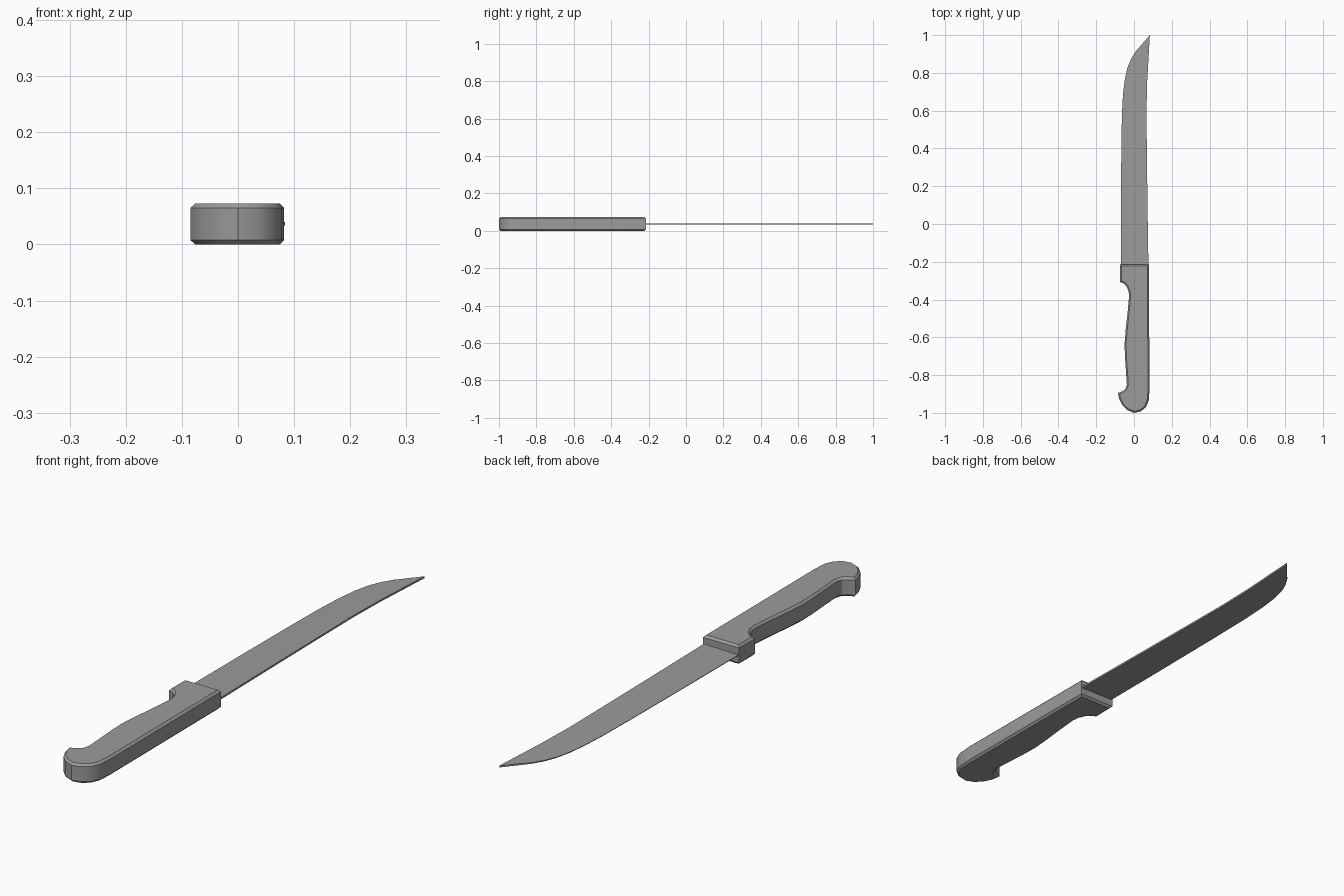
import bpy
import bmesh
import math

cube = bpy.data.objects.get("Cube")
if cube:
    bpy.data.objects.remove(cube, do_unlink=True)

grey = bpy.data.materials.new("mid_grey")
grey.use_nodes = True
COLOUR = (0.33, 0.33, 0.33, 1)
grey.diffuse_color = COLOUR
grey.node_tree.nodes["Principled BSDF"].inputs["Base Color"].default_value = COLOUR

SEAM = 0.039      # height where the two handle halves meet
TOP = 0.073
CHAMFER = 0.008


def finish(bm, name):
    bmesh.ops.recalc_face_normals(bm, faces=bm.faces)
    mesh = bpy.data.meshes.new(name)
    bm.to_mesh(mesh)
    bm.free()
    mesh.materials.append(grey)
    ob = bpy.data.objects.new(name, mesh)
    bpy.context.collection.objects.link(ob)
    bpy.ops.object.select_all(action="DESELECT")
    ob.select_set(True)
    bpy.context.view_layer.objects.active = ob
    bpy.ops.object.shade_smooth_by_angle(angle=math.radians(30))
    return ob


def prism(outline, z0, z1):
    """Extrude a flat outline; returns the mesh and the cap at z1."""
    bm = bmesh.new()
    base = bm.faces.new([bm.verts.new((x, y, z0)) for x, y in outline])
    cap = bmesh.ops.extrude_face_region(bm, geom=[base], use_keep_orig=True)["geom"]
    for v in cap:
        if isinstance(v, bmesh.types.BMVert):
            v.co.z = z1
    bmesh.ops.recalc_face_normals(bm, faces=bm.faces)
    face = next(f for f in cap if isinstance(f, bmesh.types.BMFace))
    return bm, face


# Handle outline: bolster, finger notch, grip swell, pommel hook, straight back
handle = [
    (0.079, -0.215), (-0.073, -0.215), (-0.074, -0.307), (-0.055, -0.315),
    (-0.04, -0.33), (-0.029, -0.355), (-0.026, -0.38), (-0.034, -0.47),
    (-0.044, -0.56), (-0.05, -0.635), (-0.048, -0.7), (-0.042, -0.79),
    (-0.038, -0.85), (-0.045, -0.872), (-0.06, -0.885), (-0.085, -0.895),
    (-0.079, -0.925), (-0.062, -0.958), (-0.036, -0.985), (0, -1),
    (0.035, -0.992), (0.063, -0.97), (0.078, -0.935), (0.082, -0.88),
]

# Two handle halves, each with a chamfered outer face
for name, outer in (("upper_handle_half", TOP), ("lower_handle_half", 0)):
    side = 1 if outer > SEAM else -1
    bm, cap = prism(handle, SEAM, outer - side * CHAMFER)
    bmesh.ops.inset_region(bm, faces=[cap], thickness=CHAMFER, use_even_offset=True)
    for v in cap.verts:
        v.co.z = outer
    finish(bm, name)

# Blade outline: cutting edge up to the point, then back down the spine
blade = [
    (-0.07, -0.25), (-0.069, 0.1), (-0.067, 0.4), (-0.064, 0.58),
    (-0.058, 0.69), (-0.048, 0.77), (-0.034, 0.83), (-0.015, 0.875),
    (0.01, 0.915), (0.084, 1), (0.077, 0.88), (0.07, 0.76),
    (0.066, 0.6), (0.069, 0.3), (0.073, 0), (0.077, -0.25),
]
bm, cap = prism(blade, 0, 1)
for v in bm.verts:
    # Taper from the thick spine to the thin cutting edge
    half = 0.001 + 0.0025 * min(1, max(0, (v.co.x + 0.07) / 0.14))
    v.co.z = SEAM - 0.002 + (half if v.co.z > 0.5 else -half)
finish(bm, "blade")
